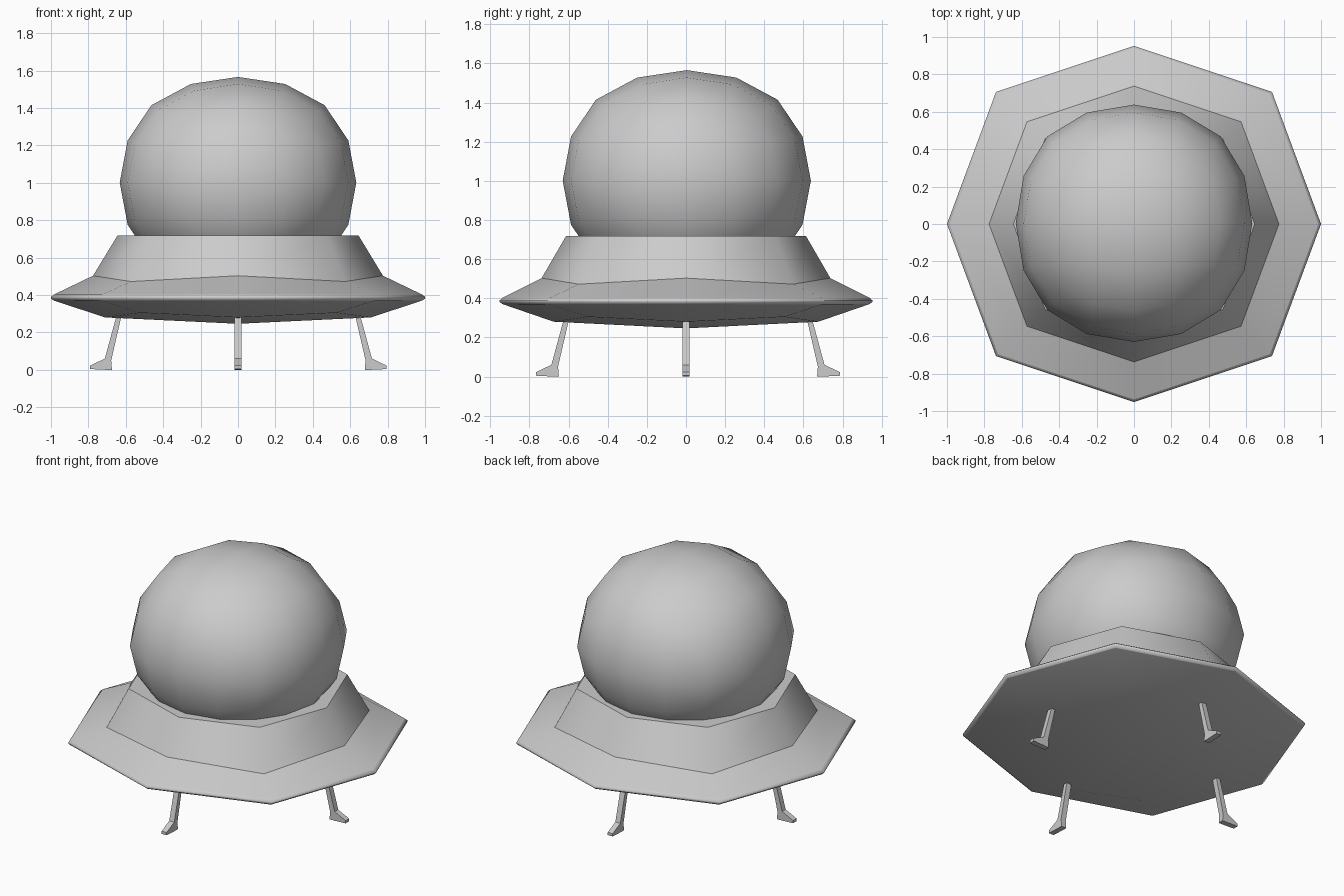
import bpy, bmesh
from math import pi
from mathutils import Matrix

if "Cube" in bpy.data.objects:
    bpy.data.objects.remove(bpy.data.objects["Cube"])

# Plan outline of the eight-sided saucer (unit scale)
OUTLINE = [(1, 0), (.738, .706), (0, .952), (-.738, .706),
           (-1, 0), (-.738, -.706), (0, -.952), (.738, -.706)]


def finish(bm, name):
    bmesh.ops.recalc_face_normals(bm, faces=bm.faces[:])
    me = bpy.data.meshes.new(name)
    bm.to_mesh(me)
    bm.free()
    ob = bpy.data.objects.new(name, me)
    bpy.context.collection.objects.link(ob)
    return ob


def saucer():
    # scale, z at side corners, z at diagonal corners, sharp ring
    rings = [(.71, .28, .305, False), (.985, .37, .368, True),
             (1.0, .38, .38, False), (1.0, .39, .39, False),
             (.985, .402, .402, True), (.775, .503, .472, True),
             (.645, .717, .717, True)]
    bm = bmesh.new()
    loops = []
    for s, z_side, z_diag, _ in rings:
        loops.append([bm.verts.new((x * s, y * s, z_diag if i % 2 else z_side))
                      for i, (x, y) in enumerate(OUTLINE)])
    for a, b in zip(loops, loops[1:]):
        for i in range(8):
            j = (i + 1) % 8
            bm.faces.new((a[i], a[j], b[j], b[i])).smooth = True
    # shallow cone underneath, flat ledge on top
    apex = bm.verts.new((0, 0, .246))
    for i in range(8):
        bm.faces.new((apex, loops[0][(i + 1) % 8], loops[0][i])).smooth = True
    bm.faces.new(loops[-1])
    for loop, ring in zip(loops, rings):
        if ring[3]:
            for i in range(8):
                bm.edges.get((loop[i], loop[(i + 1) % 8])).smooth = False
    finish(bm, "saucer_body")


def dome():
    # Rounded cube, 16 sides around
    bm = bmesh.new()
    bmesh.ops.create_cube(bm, size=2)
    for f in bm.faces:
        f.smooth = True
    ob = finish(bm, "dome")
    ob.location = (0, .004, 1.001)
    ob.scale = (.72, .722, .643)
    mod = ob.modifiers.new("round", 'SUBSURF')
    mod.levels = mod.render_levels = 2
    mod.use_limit_surface = False


def leg(name, angle, shift):
    # Side profile of strut and foot, extruded to the leg width
    profile = [(.622, .31), (.648, .31), (.716, .06), (.795, .022),
               (.795, .004), (.71, 0), (.678, 0), (.682, .05)]
    w = .018
    bm = bmesh.new()
    face = bm.faces.new([bm.verts.new((r + shift, -w, z)) for r, z in profile])
    ext = bmesh.ops.extrude_face_region(bm, geom=[face])
    for v in ext["geom"]:
        if isinstance(v, bmesh.types.BMVert):
            v.co.y = w
    if not any(f.normal.y < -.9 for f in bm.faces):
        bm.normal_update()
    bm.transform(Matrix.Rotation(angle, 4, 'Z'))
    finish(bm, name)


saucer()
dome()
for name, angle, shift in [("right_leg", 0, 0), ("back_leg", pi / 2, -.008),
                           ("left_leg", pi, -.004), ("front_leg", -pi / 2, -.028)]:
    leg(name, angle, shift)
